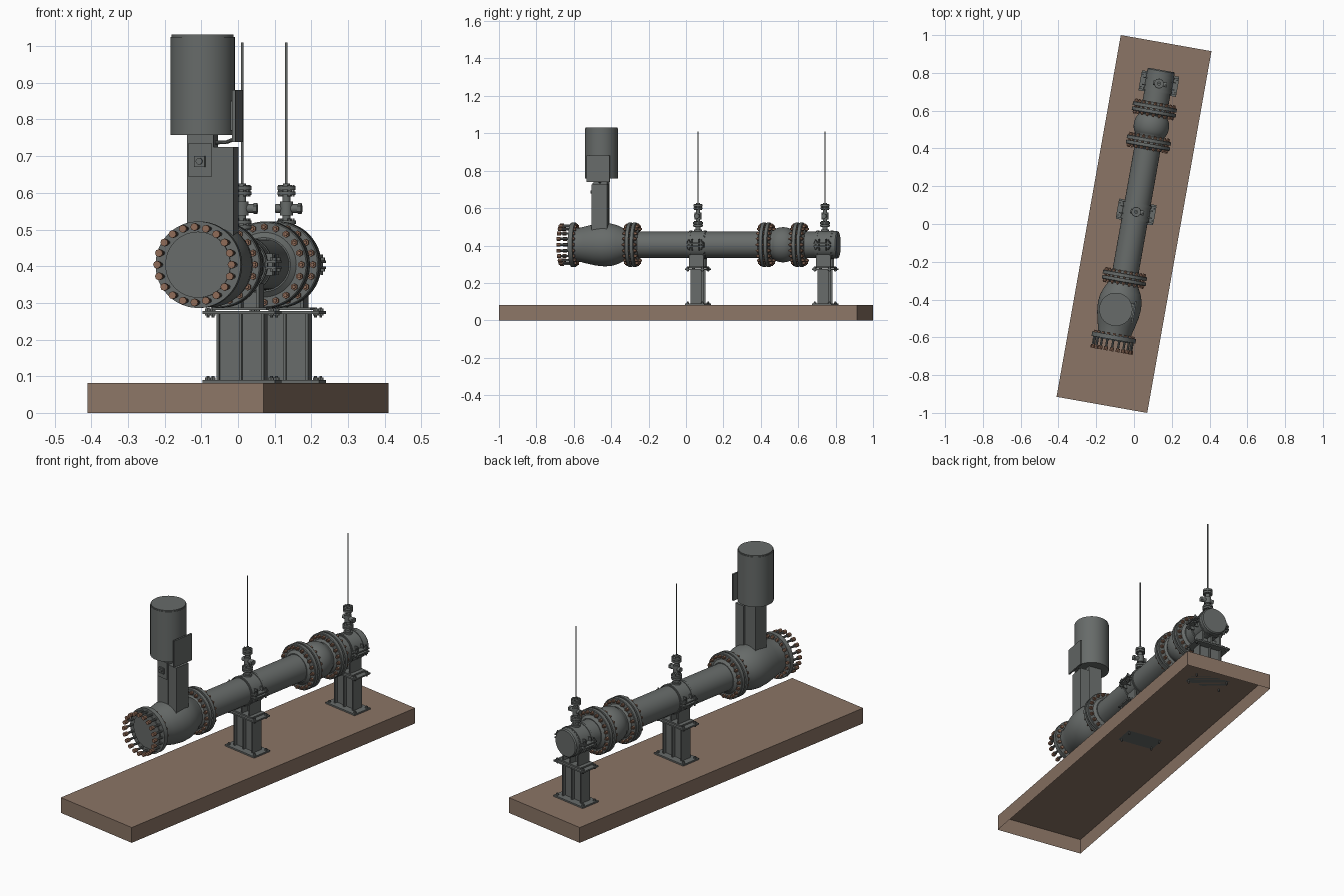
import bpy, bmesh, math
from mathutils import Matrix, Vector

if "Cube" in bpy.data.objects:
    bpy.data.objects.remove(bpy.data.objects["Cube"])

TURN = Matrix.Rotation(math.radians(-10.07), 4, 'Z')   # whole assembly is skewed on the grid
ZC = 0.404                                             # pipe centre height


def material(name, rgb):
    m = bpy.data.materials.new(name)
    m.diffuse_color = (*rgb, 1)
    m.use_nodes = True
    m.node_tree.nodes["Principled BSDF"].inputs["Base Color"].default_value = m.diffuse_color
    return m


GREY = material("steel grey", (0.135, 0.147, 0.142))
RUST = material("rust bolt", (0.27, 0.145, 0.095))
BROWN = material("brown base", (0.26, 0.178, 0.133))


class Part:
    """Collects primitives in one mesh, in the unturned frame (pipe along y)."""

    def __init__(self, name, mat):
        self.name, self.mat, self.bm = name, mat, bmesh.new()

    def box(self, c, s):
        M = Matrix.Translation(c) @ Matrix.Diagonal((*s, 1))
        return bmesh.ops.create_cube(self.bm, size=1, matrix=M)['verts']

    def cyl(self, a, b, r, n=24):
        a, b = Vector(a), Vector(b)
        d = b - a
        M = Matrix.Translation((a + b) / 2) @ d.to_track_quat('Z', 'Y').to_matrix().to_4x4()
        bmesh.ops.create_cone(self.bm, cap_ends=True, segments=n, radius1=r, radius2=r,
                              depth=d.length, matrix=M)

    def lathe(self, profile, n=48):
        """Profile of (y, radius) turned around the pipe axis, ends capped."""
        rings = [[self.bm.verts.new((r * math.cos(2 * math.pi * i / n), y,
                                     ZC + r * math.sin(2 * math.pi * i / n)))
                  for i in range(n)] for y, r in profile]
        faces = [self.bm.faces.new((a[i], a[(i + 1) % n], b[(i + 1) % n], b[i]))
                 for a, b in zip(rings, rings[1:]) for i in range(n)]
        faces += [self.bm.faces.new(rings[0]), self.bm.faces.new(rings[-1])]
        bmesh.ops.recalc_face_normals(self.bm, faces=faces)

    def done(self, smooth=True):
        me = bpy.data.meshes.new(self.name)
        self.bm.transform(TURN)
        self.bm.to_mesh(me)
        self.bm.free()
        me.materials.append(self.mat)
        ob = bpy.data.objects.new(self.name, me)
        bpy.context.collection.objects.link(ob)
        if smooth:
            bpy.ops.object.select_all(action='DESELECT')
            ob.select_set(True)
            bpy.context.view_layer.objects.active = ob
            bpy.ops.object.shade_smooth_by_angle(angle=math.radians(32))
        return ob


def ring(count, r):
    for i in range(count):
        a = 2 * math.pi * i / count
        yield r * math.sin(a), ZC + r * math.cos(a)


# Base: shallow tray, open underneath
p = Part("base_slab", BROWN)
v = p.box((0, 0, 0.041), (0.4875, 1.945, 0.082))
bottom = [f for f in p.bm.faces if f.normal.z < -0.9 or all(q.co.z < 0.01 for q in f.verts)]
bmesh.ops.delete(p.bm, geom=bottom, context='FACES_ONLY')
p.done(False)

# Main pipe and end pipe with cap
p = Part("main_pipe", GREY)
p.lathe([(-0.29, 0.07), (0.437, 0.07)])
p.done()
p = Part("end_pipe", GREY)
p.lathe([(0.616, 0.07), (0.79, 0.07), (0.79, 0.073), (0.822, 0.073), (0.828, 0.068)])
p.done()

# Valve body, bulging, and check valve bulb
p = Part("pump_body", GREY)
p.lathe([(-0.61, 0.088), (-0.58, 0.09), (-0.54, 0.1), (-0.49, 0.111), (-0.44, 0.116),
         (-0.40, 0.112), (-0.365, 0.101), (-0.335, 0.085), (-0.32, 0.078), (-0.29, 0.076)])
p.done()
p = Part("check_valve_bulb", GREY)
p.lathe([(0.437, 0.074), (0.465, 0.076)]
        + [(0.527 + 0.058 * math.sin(t / 10), 0.094 * math.cos(t / 17)) for t in range(-10, 11, 2)]
        + [(0.59, 0.076), (0.616, 0.074)])
p.done()

# Bolted flange pairs
for k, y in enumerate((-0.290, 0.437, 0.616)):
    p = Part(f"flange_pair_{k + 1}", GREY)
    p.lathe([(y - 0.005, 0.09), (y + 0.005, 0.09)])
    for s in (-1, 1):
        p.lathe([(y + s * q, r) for q, r in ((0.004, 0.118), (0.021, 0.118), (0.024, 0.115),
                                             (0.024, 0.088), (0.036, 0.074))])
    p.done()
    n = Part(f"flange_bolts_{k + 1}", RUST)
    for x, z in ring(20, 0.103):
        n.cyl((x, y - 0.04, z), (x, y + 0.04, z), 0.005, 8)
        for s in (-1, 1):
            n.cyl((x, y + s * 0.023, z), (x, y + s * 0.034, z), 0.0095, 6)
    n.done(False)

# Open inlet flange with long studs
p = Part("inlet_flange", GREY)
p.lathe([(-0.598, 0.088), (-0.598, 0.118), (-0.622, 0.118), (-0.622, 0.09), (-0.627, 0.09)])
for x, z in ring(20, 0.103):
    p.cyl((x, -0.59, z), (x, -0.675, z), 0.006, 8)
p.done()
p = Part("inlet_bolts", RUST)
for x, z in ring(20, 0.103):
    p.cyl((x, -0.664, z), (x, -0.684, z), 0.0105, 8)
    p.cyl((x, -0.598, z), (x, -0.588, z), 0.009, 6)
p.done(False)

# Actuator: neck, gear cover, motor, side plate
mx, my = -0.016, -0.462
p = Part("actuator_neck", GREY)
p.box((mx, my, 0.62), (0.073, 0.075, 0.28))
p.box((mx, my - 0.040, 0.69), (0.066, 0.006, 0.09))
p.done(False)
p = Part("neck_plug", GREY)
p.box((mx, my - 0.045, 0.686), (0.03, 0.012, 0.03))
p.cyl((mx, my - 0.04, 0.686), (mx, my - 0.058, 0.686), 0.009, 16)
p.done()
p = Part("gear_cover", GREY)
p.box((0.048, my + 0.005, 0.602), (0.055, 0.084, 0.246))
p.done(False)
p = Part("motor", GREY)
p.cyl((mx, my, 0.757), (mx, my, 1.025), 0.088, 48)
p.cyl((mx, my, 1.02), (mx, my, 1.031), 0.085, 48)
p.done()
p = Part("motor_side_plate", GREY)
p.box((0.081, my, 0.81), (0.009, 0.124, 0.142))
p.box((0.073, my, 0.81), (0.012, 0.06, 0.08))
p.done(False)
p = Part("motor_conduit", GREY)
path = [(0.079, my, 0.775), (0.077, my, 0.758), (0.068, my, 0.745), (0.05, my, 0.738), (0.015, my, 0.737)]
for a, b in zip(path, path[1:]):
    p.cyl(a, b, 0.005, 10)
p.done()

# Two support stations: post, saddle, clamp, tapping valve and rod
for k, y in enumerate((0.065, 0.755)):
    p = Part(f"support_post_{k + 1}", GREY)
    for z in (0.086, 0.274):
        p.box((0, y, z), (0.2, 0.108, 0.008))
    p.box((0, y, 0.18), (0.128, 0.03, 0.188))
    for x in (-0.062, 0, 0.062):
        p.box((x, y, 0.18), (0.007, 0.06, 0.188))
    p.box((0, y, 0.284), (0.15, 0.09, 0.008))
    for x in (-0.05, 0, 0.05):                       # saddle gussets
        h = ZC - math.sqrt(0.072 ** 2 - x * x) - 0.28
        p.box((x, y, 0.28 + h / 2), (0.008, 0.08, h))
    p.box((0, y, 0.305), (0.1, 0.008, 0.05))
    p.done(False)

    p = Part(f"anchor_bolts_{k + 1}", GREY)
    for sx in (-1, 1):
        for sy in (-1, 1):
            x, yy = sx * 0.088, y + sy * 0.04
            p.cyl((x, yy, 0.066), (x, yy, 0.1), 0.004, 8)
            p.cyl((x, yy, 0.26), (x, yy, 0.288), 0.004, 8)
            for z in (0.09, 0.265, 0.278):
                p.cyl((x, yy, z), (x, yy, z + 0.006), 0.008, 6)
    p.done(False)

    p = Part(f"pipe_clamp_{k + 1}", GREY)
    p.lathe([(y - 0.047, 0.074), (y + 0.047, 0.074)])
    for sy in (-1, 1):
        p.lathe([(y + sy * 0.032, 0.077), (y + sy * 0.042, 0.077)])
    for sx in (-1, 1):
        for sz in (-1, 1):
            p.box((sx * 0.084, y, ZC + sz * 0.008), (0.034, 0.09, 0.007))
        for sy in (-1, 1):
            x, yy = sx * 0.092, y + sy * 0.033
            p.cyl((x, yy, ZC - 0.028), (x, yy, ZC + 0.028), 0.004, 8)
            for s in (-1, 1):
                p.cyl((x, yy, ZC + s * 0.012), (x, yy, ZC + s * 0.019), 0.009, 6)
            p.box((sx * 0.078, yy - sy * 0.014, ZC), (0.02, 0.006, 0.06))
    p.done()

    p = Part(f"tapping_valve_{k + 1}", GREY)
    for z0, z1, r in ((0.46, 0.485, 0.022), (0.48, 0.505, 0.014), (0.502, 0.512, 0.026),
                      (0.515, 0.525, 0.026), (0.51, 0.60, 0.011), (0.538, 0.576, 0.018),
                      (0.594, 0.604, 0.025), (0.608, 0.618, 0.025), (0.6, 0.626, 0.01)):
        p.cyl((0, y, z0), (0, y, z1), r)
    p.cyl((-0.03, y, 0.557), (0.035, y, 0.557), 0.012, 16)
    p.cyl((0.032, y, 0.557), (0.042, y, 0.557), 0.015, 6)
    for i in range(6):
        a = i * math.pi / 3
        x, yy = 0.0195 * math.cos(a), y + 0.0195 * math.sin(a)
        for z in (0.498, 0.590):
            p.cyl((x, yy, z), (x, yy, z + 0.032), 0.0035, 6)
    p.done()
    p = Part(f"probe_rod_{k + 1}", GREY)
    p.cyl((0, y, 0.6), (0, y, 1.01), 0.0035, 12)
    p.done()
